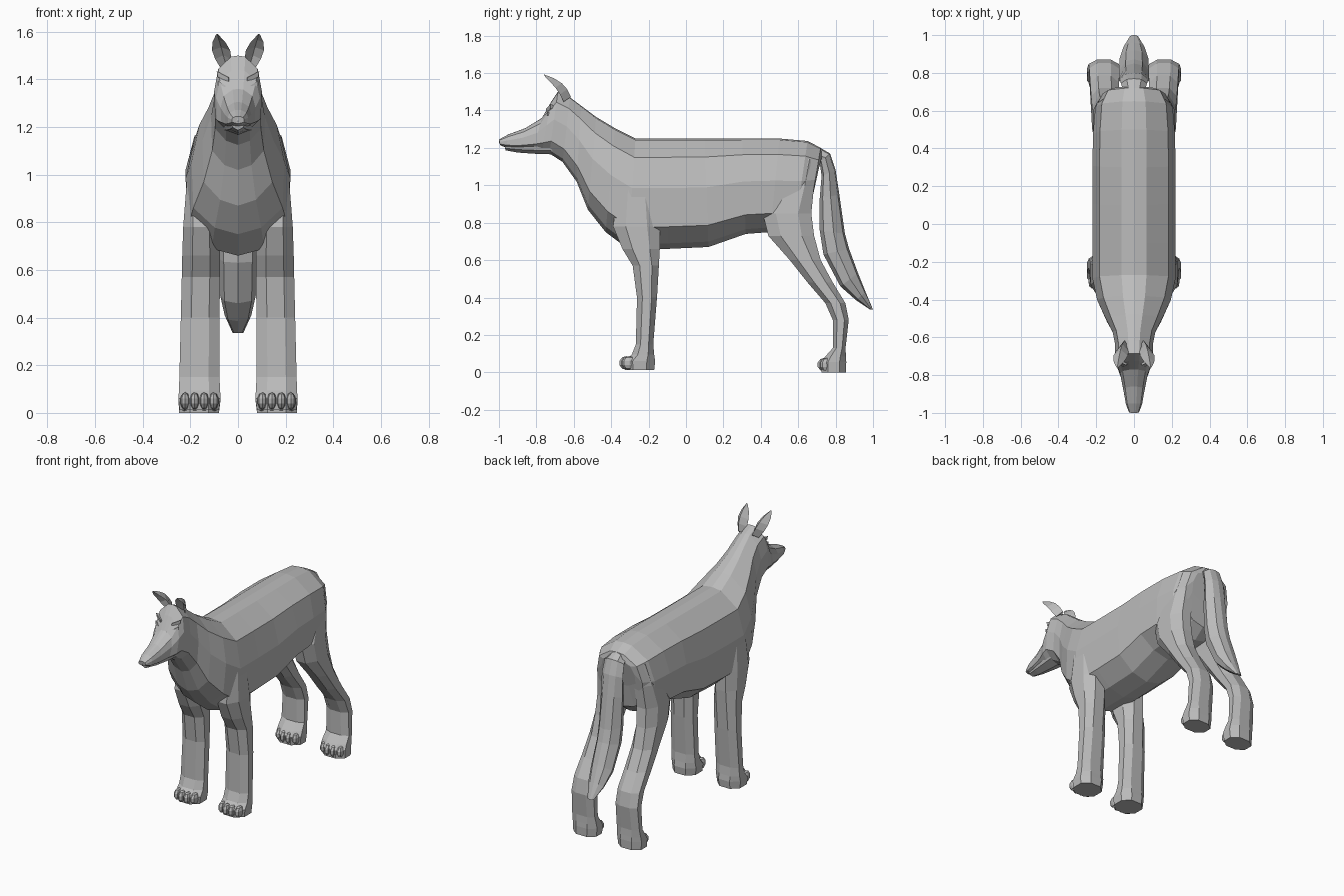
import bpy, bmesh
from mathutils import Vector

grey = bpy.data.materials.new("fur grey")
grey.diffuse_color = (0.5, 0.5, 0.5, 1)


def finish(name, bm, mirror):
    bmesh.ops.remove_doubles(bm, verts=bm.verts, dist=0.0005)
    bmesh.ops.recalc_face_normals(bm, faces=bm.faces)
    me = bpy.data.meshes.new(name)
    bm.to_mesh(me)
    bm.free()
    me.materials.append(grey)
    ob = bpy.data.objects.new(name, me)
    bpy.context.collection.objects.link(ob)
    if mirror:
        mod = ob.modifiers.new("mirror", 'MIRROR')
        mod.use_mirror_merge = False
    return ob


def loft(name, rings, mirror=False):
    """Skin a row of equal-length point rings and close both ends."""
    bm = bmesh.new()
    rows = [[bm.verts.new(p) for p in r] for r in rings]
    n = len(rows[0])
    for a, b in zip(rows, rows[1:]):
        for i in range(n):
            j = (i + 1) % n
            bm.faces.new((a[i], a[j], b[j], b[i]))
    bm.faces.new(rows[0])
    bm.faces.new(rows[-1])
    return finish(name, bm, mirror)


def spine_ring(sec, profile):
    """Symmetric ring between an upper and a lower midline point."""
    y0, z0, y1, z1, w = sec
    pts = [(w * x, y0 + (y1 - y0) * t, z0 + (z1 - z0) * t) for t, x in profile]
    return pts + [(-x, y, z) for x, y, z in pts[-2:0:-1]]


def leg_ring(sec, c=0.27):
    """Horizontal chamfered rectangle."""
    z, y0, y1, x0, x1 = sec
    uv = [(c, 0), (1 - c, 0), (1, c), (1, 1 - c), (1 - c, 1), (c, 1), (0, 1 - c), (0, c)]
    return [(x0 + (x1 - x0) * u, y0 + (y1 - y0) * v, z) for u, v in uv]


# Torso, neck and head in one skin
body_profile = [(0, 0), (0.015, .3), (0.17, .83), (0.45, 1), (0.8, .96), (0.95, .5), (1, 0)]
body = [
    (.73, 1.165, .68, .97, .12), (.72, 1.20, .655, .82, .165),
    (.65, 1.237, .58, .76, .205), (.5, 1.25, .45, .75, .217),
    (.3, 1.25, .32, .74, .22), (.1, 1.25, .12, .67, .22),
    (-.1, 1.25, -.1, .66, .22), (-.27, 1.25, -.31, .66, .22),
    (-.38, 1.305, -.43, .75, .195), (-.48, 1.365, -.525, .87, .15),
    (-.56, 1.425, -.585, 1.02, .113), (-.62, 1.47, -.66, 1.125, .1),
    (-.685, 1.50, -.73, 1.17, .1), (-.725, 1.44, -.77, 1.175, .092),
    (-.77, 1.36, -.82, 1.185, .073), (-.86, 1.305, -.9, 1.19, .056),
    (-.95, 1.272, -.96, 1.2, .043), (-1, 1.245, -.995, 1.215, .026),
]
loft("body_and_head", [spine_ring(s, body_profile) for s in body])

# Lower jaw
jaw_profile = [(0, 0), (0.05, 1), (0.6, .85), (1, 0)]
jaw = [(-.7, 1.22, -.7, 1.165, .07), (-.8, 1.215, -.8, 1.168, .058),
       (-.9, 1.215, -.9, 1.175, .042), (-.97, 1.215, -.965, 1.187, .026)]
loft("lower_jaw", [spine_ring(s, jaw_profile) for s in jaw])

# Hanging tail
tail_profile = [(0, 0), (0.08, .55), (0.45, 1), (0.85, .75), (1, 0)]
tail = [
    (.71, 1.205, .66, 1.13, .05), (.77, 1.17, .715, 1.12, .07),
    (.80, 1.08, .725, 1.05, .076), (.82, .95, .715, .93, .078),
    (.85, .74, .715, .76, .08), (.872, .66, .735, .63, .08),
    (.92, .53, .825, .46, .076), (.96, .43, .91, .385, .056),
    (1.0, .335, .985, .335, .022),
]
loft("tail", [spine_ring(s, tail_profile) for s in tail])

# Legs: height, front, back, inner, outer
front_leg = [
    (1.0, -.36, -.17, .1, .213), (.78, -.39, -.14, .08, .23),
    (.66, -.34, -.14, .075, .234), (.57, -.285, -.145, .075, .236),
    (.4, -.262, -.155, .078, .24), (.15, -.268, -.175, .078, .246),
    (.095, -.29, -.17, .075, .248), (.06, -.33, -.165, .073, .25),
    (.012, -.325, -.17, .08, .245),
]
loft("front_legs", [leg_ring(s) for s in front_leg], True)
hind_leg = [
    (1.14, .58, .69, .06, .165), (1.0, .5, .685, .065, .2),
    (.85, .41, .67, .07, .217), (.73, .44, .685, .078, .222),
    (.6, .555, .72, .08, .227), (.48, .65, .785, .08, .232),
    (.37, .745, .852, .08, .237), (.28, .785, .87, .08, .24),
    (.13, .785, .853, .08, .245), (.085, .745, .855, .075, .248),
    (.055, .722, .857, .073, .25), (0, .725, .855, .08, .247),
]
loft("hind_legs", [leg_ring(s) for s in hind_leg], True)


# Toes
def toes(name, y, z):
    bm = bmesh.new()
    for i, dy in enumerate((.014, 0, 0, .014)):
        made = bmesh.ops.create_uvsphere(bm, u_segments=8, v_segments=5, radius=1)
        bmesh.ops.scale(bm, vec=(.021, .04, .037), verts=made["verts"])
        bmesh.ops.translate(bm, vec=(.102 + .04 * i, y + dy, z), verts=made["verts"])
    finish(name, bm, True)


toes("front_toes", -.318, .05)
toes("hind_toes", .742, .041)

# Ears: leaf shape with a hollow front
ear = []
for x, y, z, w, d in [(.05, -.645, 1.455, .022, .03), (.062, -.665, 1.495, .034, .03),
                      (.071, -.69, 1.53, .038, .026), (.08, -.725, 1.562, .027, .018),
                      (.088, -.76, 1.59, .004, .003)]:
    ear.append([(x - w, y - d * .3, z - d * .3), (x, y + d, z + d * .6),
                (x + w, y - d * .3, z - d * .3), (x, y + d * .35, z + d * .2)])
loft("ears", ear, True)


# Brows over the eyes and small eye plates
def wedge(name, a, b, out, drop, thick):
    a, b, out, drop = map(Vector, (a, b, out, drop))
    rings = [[p - out * thick, p + out * thick, p + drop + out * thick * .3,
              p + drop - out * thick] for p in (a, b)]
    loft(name, rings, True)


wedge("brows", (.036, -.738, 1.405), (.084, -.715, 1.43), (.45, -.8, .4), (0, -.006, -.02), .012)
wedge("eyes", (.05, -.752, 1.372), (.08, -.735, 1.392), (.5, -.8, .3), (.004, -.004, -.016), .005)

# Nose tip
bm = bmesh.new()
bmesh.ops.create_uvsphere(bm, u_segments=8, v_segments=5, radius=1)
bmesh.ops.scale(bm, vec=(.027, .02, .018), verts=bm.verts)
bmesh.ops.translate(bm, vec=(0, -.98, 1.232), verts=bm.verts)
finish("nose", bm, False)
